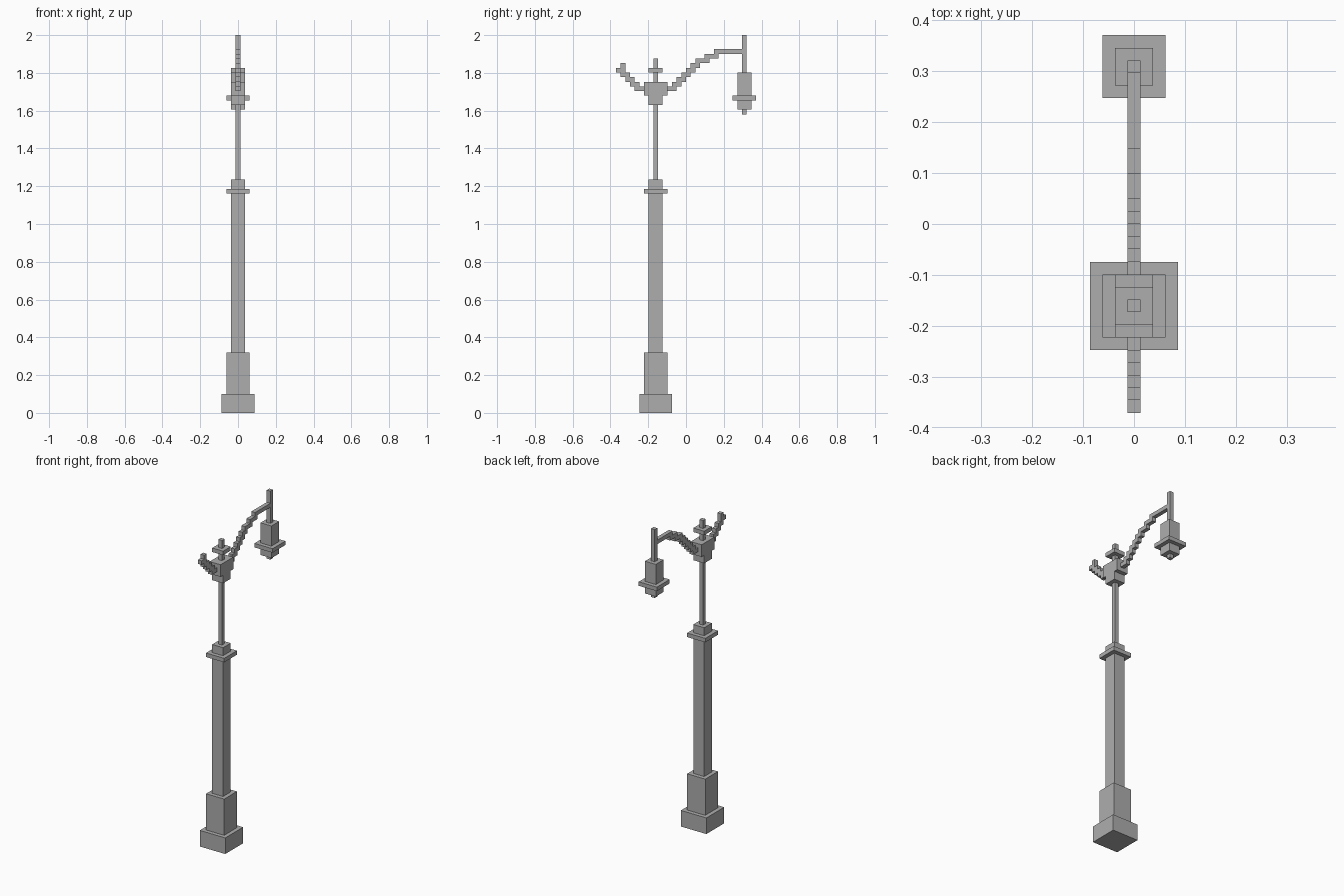
import bpy, bmesh
from mathutils import Matrix, Vector

cube = bpy.data.objects.get("Cube")
if cube:
    bpy.data.objects.remove(cube, do_unlink=True)

U = 2 / 81            # one block unit
MID = 15              # unit index of y = 0
POST, LAMP = 8.5, 27.5  # y centres of the post and the lantern, in units

metal = bpy.data.materials.new("grey_metal")
metal.use_nodes = True
grey = (0.42, 0.42, 0.42, 1)
metal.diffuse_color = grey
metal.node_tree.nodes["Principled BSDF"].inputs["Base Color"].default_value = grey


def build(name, blocks):
    """Make one object from blocks (x width, y start, y end, z start, z end) in units."""
    bm = bmesh.new()
    for w, y0, y1, z0, z1 in blocks:
        centre = Vector((0, (y0 + y1) / 2 - MID, (z0 + z1) / 2)) * U
        size = Vector((w, y1 - y0, z1 - z0, 1 / U)) * U
        bmesh.ops.create_cube(bm, size=1, matrix=Matrix.Translation(centre) @ Matrix.Diagonal(size))
    mesh = bpy.data.meshes.new(name)
    bm.to_mesh(mesh)
    bm.free()
    mesh.materials.append(metal)
    bpy.context.collection.objects.link(bpy.data.objects.new(name, mesh))


def tier(name, y, width, z0, z1, depth=None):
    """One block centred on y."""
    d = depth or width
    build(name, [(width, y - d / 2, y + d / 2, z0, z1)])


# Post, from the ground up
tier("base", POST, 7, 0, 4)
tier("plinth", POST, 5, 4, 13)
tier("shaft", POST, 3, 13, 50)
tier("collar", POST, 5, 47, 48)
tier("upper_pole", POST, 1, 50, 66)
tier("head_lower", POST, 3, 66, 68)
tier("head_upper", POST, 3, 68, 71, depth=5)
tier("finial_rod", POST, 1, 71, 76)
tier("finial_plate", POST, 3, 73, 74)

# Short curled arm: steps rise away from the head
steps = [(1, 5, 6, 69, 70)]
steps += [(1, 4 - i, 5 - i, 69 + i, 71 + i) for i in range(3)]
steps += [(1, 1, 2, 72, 75), (1, 0, 1, 73, 74)]
build("short_arm", steps)

# Long arm: steep steps, then shallow steps, then a level bar
steps = [(1, 11, 12, 69, 70)]
steps += [(1, 12 + i, 13 + i, 69 + i, 71 + i) for i in range(5)]
for i in range(2):
    y, z = 17 + 2 * i, 74 + i
    steps += [(1, y, y + 1, z, z + 2), (1, y + 1, y + 2, z + 1, z + 2)]
steps += [(1, 21, 22, 76, 78), (1, 22, 27, 77, 78)]
build("long_arm", steps)

# Hanging lantern
tier("lantern_rod", LAMP, 1, 73, 81)
tier("lantern_body", LAMP, 3, 68, 73)
tier("lantern_rim", LAMP, 5, 67, 68)
tier("lantern_lower", LAMP, 3, 65, 67)
tier("lantern_tip", LAMP, 1, 64, 65)
